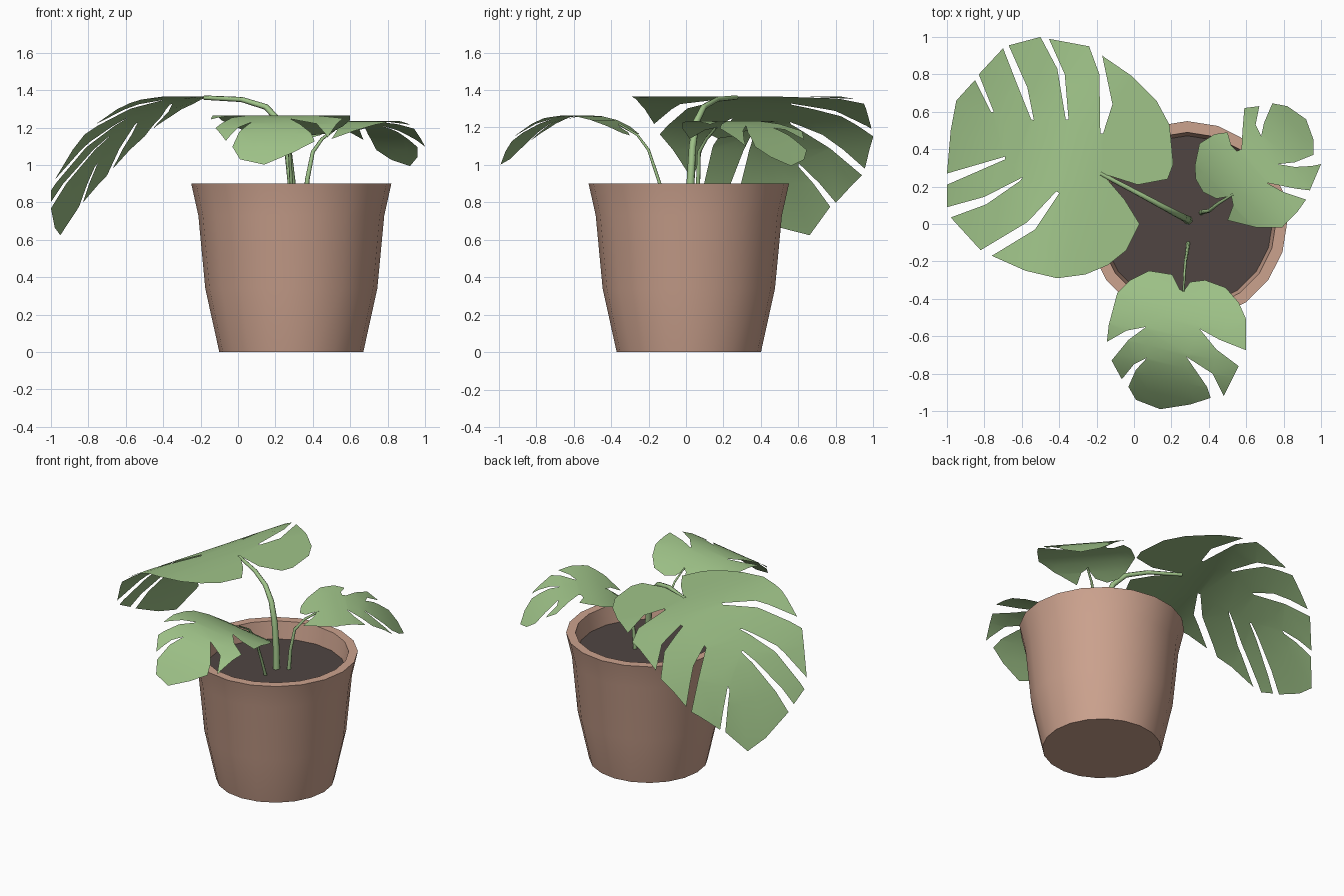
import bpy, bmesh, math
from mathutils import Vector

if "Cube" in bpy.data.objects:
    bpy.data.objects.remove(bpy.data.objects["Cube"])


def material(name, rgb):
    m = bpy.data.materials.new(name)
    m.diffuse_color = (*rgb, 1)
    m.use_nodes = True
    m.node_tree.nodes["Principled BSDF"].inputs["Base Color"].default_value = m.diffuse_color
    return m


TERRACOTTA = material("terracotta", (0.60, 0.36, 0.27))
EARTH = material("earth", (0.08, 0.06, 0.055))
GREEN = material("leaf_green", (0.35, 0.55, 0.25))


def add_object(name, bm, mat, angle):
    me = bpy.data.meshes.new(name)
    bm.to_mesh(me)
    bm.free()
    ob = bpy.data.objects.new(name, me)
    bpy.context.collection.objects.link(ob)
    me.materials.append(mat)
    bpy.ops.object.select_all(action='DESELECT')
    ob.select_set(True)
    bpy.context.view_layer.objects.active = ob
    bpy.ops.object.shade_smooth_by_angle(angle=math.radians(angle))
    return ob


CX, CY, SIDES = 0.285, 0.015, 20


def lathe(name, profile, mat, cap):
    """Revolve (radius, z) pairs around the pot axis, capping the first ring."""
    bm = bmesh.new()
    rings = []
    for r, z in profile:
        rings.append([bm.verts.new((CX + r * math.cos(math.tau * i / SIDES),
                                    CY + r * math.sin(math.tau * i / SIDES), z))
                      for i in range(SIDES)])
    for a, b in zip(rings, rings[1:]):
        for i in range(SIDES):
            j = (i + 1) % SIDES
            bm.faces.new((a[i], a[j], b[j], b[i]))
    if cap == 'DOWN':
        bm.faces.new(rings[0][::-1])
    else:
        bm.faces.new(rings[0])
    add_object(name, bm, mat, 30)


def leaf(name, outline, axis, crest, height, k_tip, k_base, k_curl=0.0):
    """Flat cut-out leaf, sliced across its axis, then drooped away from a crest line."""
    ax = Vector((*axis, 0)).normalized()
    bm = bmesh.new()
    f = bm.faces.new([bm.verts.new((x, y, 0)) for x, y in outline])
    f.normal_update()
    if f.normal.z < 0:
        f.normal_flip()
    bmesh.ops.triangulate(bm, faces=[f])
    s_vals = [v.co.dot(ax) for v in bm.verts]
    lo, hi, n = min(s_vals), max(s_vals), 9
    for i in range(1, n):
        s = lo + (hi - lo) * i / n
        bmesh.ops.bisect_plane(bm, geom=bm.verts[:] + bm.edges[:] + bm.faces[:],
                               plane_co=ax * s, plane_no=ax, dist=1e-4)
    for v in bm.verts:
        d = v.co.dot(ax) - crest
        v.co.z = height - (k_tip if d > 0 else k_base) * d * d
        if d > 0:
            v.co.z -= k_curl * d ** 8
    add_object(name, bm, GREEN, 60)


def stem(name, pts, radius):
    cu = bpy.data.curves.new(name, 'CURVE')
    cu.dimensions = '3D'
    cu.bevel_depth = radius
    cu.bevel_resolution = 1
    sp = cu.splines.new('POLY')
    sp.points.add(len(pts) - 1)
    for i, (p, co) in enumerate(zip(sp.points, pts)):
        p.co = (*co, 1)
        p.radius = 1 - 0.5 * i / (len(pts) - 1)
    cu.materials.append(GREEN)
    ob = bpy.data.objects.new(name, cu)
    bpy.context.collection.objects.link(ob)
    bpy.ops.object.select_all(action='DESELECT')
    ob.select_set(True)
    bpy.context.view_layer.objects.active = ob
    bpy.ops.object.convert(target='MESH')


# Pot and soil
lathe("pot", [(0.385, 0), (0.46, 0.34), (0.497, 0.73), (0.535, 0.90),
              (0.475, 0.90), (0.455, 0.77)], TERRACOTTA, 'DOWN')
lathe("soil", [(0.457, 0.78)], EARTH, 'UP')

# Large leaf on the left, split by seven deep cuts
leaf("large_leaf", [
    (-.17, .27), (.02, .21), (.18, .24), (.21, .32), (.19, .53), (.12, .66), (-.01, .79),
    (-.17, .90), (-.115, .64), (-.165, .485), (-.18, .485), (-.185, .80), (-.24, .95),
    (-.455, .99), (-.37, .80), (-.35, .56), (-.365, .56), (-.41, .83), (-.50, 1.0),
    (-.67, .955), (-.57, .73), (-.535, .555), (-.55, .56), (-.63, .76), (-.70, .94),
    (-.83, .80), (-.75, .60), (-.765, .60), (-.85, .77),
    (-.95, .66), (-.98, .50), (-1.0, .27), (-.69, .36), (-.69, .345), (-1.0, .21),
    (-1.0, .09), (-.80, .145), (-.595, .25), (-.61, .23), (-.79, .105), (-.98, .035),
    (-.82, -.14), (-.57, .01), (-.415, .175), (-.40, .165), (-.53, -.03), (-.76, -.17),
    (-.58, -.25), (-.41, -.29), (-.26, -.27), (-.14, -.22), (-.04, -.14), (.03, 0),
    (-.05, .13), (-.11, .20)],
    (-0.96, 0.28), 0.30, 1.365, 1.0, 0.0, 0.65)

# Small leaf at the front
leaf("front_leaf", [
    (.265, -.36), (.245, -.35), (.205, -.27), (.08, -.25), (-.02, -.30), (-.09, -.37),
    (-.135, -.54), (-.145, -.63), (-.04, -.57), (.065, -.55), (-.03, -.62), (-.12, -.73),
    (-.065, -.83), (.0, -.75), (.07, -.715), (.01, -.78), (-.03, -.87),
    (.01, -.94), (.14, -.99), (.30, -.965), (.41, -.93), (.39, -.87), (.28, -.71),
    (.42, -.80), (.48, -.92), (.56, -.76), (.44, -.67), (.35, -.56), (.46, -.62),
    (.60, -.675), (.60, -.51), (.56, -.42), (.49, -.34), (.38, -.30), (.30, -.31)],
    (-0.2, -0.98), 0.53, 1.265, 1.55, 1.1)

# Small leaf at the back right
leaf("right_leaf", [
    (.52, .15), (.44, .135), (.37, .17), (.33, .24), (.325, .31), (.35, .43), (.43, .48),
    (.50, .49), (.52, .42), (.55, .39), (.575, .40), (.58, .50), (.59, .62), (.67, .63),
    (.65, .53), (.68, .47), (.695, .54), (.74, .645), (.82, .63), (.92, .56), (.96, .45),
    (.96, .37), (.86, .33), (.77, .32), (.86, .305), (.95, .31), (1.0, .32), (.94, .18),
    (.86, .19), (.71, .22), (.80, .17), (.92, .13), (.87, .06), (.79, -.02), (.66, -.02),
    (.50, .02), (.53, .10)],
    (0.75, 0.66), 0.66, 1.235, 1.5, 1.3)

# Stems from the soil to each leaf notch
stem("large_stem", [(.29, .02, .77), (.285, .025, .92), (.265, .035, 1.10), (.225, .055, 1.23),
                    (.15, .095, 1.31), (.02, .165, 1.35), (-.18, .27, 1.36)], 0.024)
stem("front_stem", [(.29, -.10, .77), (.285, -.14, .90), (.275, -.20, 1.08),
                    (.27, -.26, 1.16), (.265, -.36, 1.22)], 0.011)
stem("right_stem", [(.36, .06, .77), (.37, .065, .92), (.40, .07, 1.07),
                    (.45, .11, 1.14), (.53, .16, 1.20)], 0.014)
